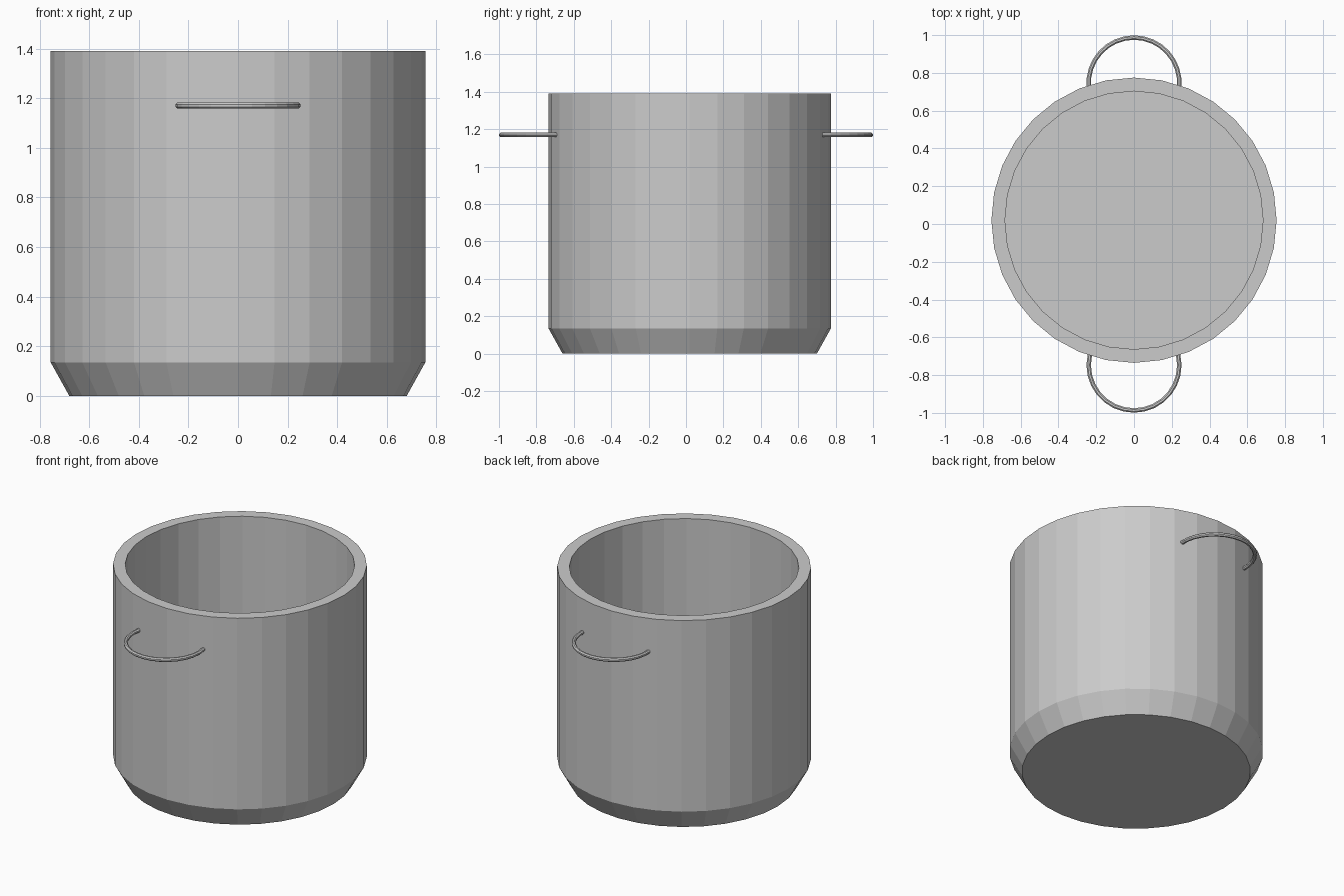
import bpy, bmesh
from math import sin, cos, pi, radians

if "Cube" in bpy.data.objects:
    bpy.data.objects.remove(bpy.data.objects["Cube"])

SIDES = 32
POT_Y = 0.02


def make_object(name, bm):
    bmesh.ops.recalc_face_normals(bm, faces=bm.faces)
    mesh = bpy.data.meshes.new(name)
    bm.to_mesh(mesh)
    bm.free()
    obj = bpy.data.objects.new(name, mesh)
    bpy.context.collection.objects.link(obj)
    return obj


def bridge(bm, a, b):
    n = len(a)
    for i in range(n):
        j = (i + 1) % n
        bm.faces.new((a[i], a[j], b[j], b[i]))


# Pot body: base, chamfer, outer wall, flat rim, inner wall, floor
def pot_body():
    profile = [(0.68, 0), (0.755, 0.135), (0.755, 1.39), (0.683, 1.39), (0.683, 0.07)]
    bm = bmesh.new()
    rings = [[bm.verts.new((r * cos(2 * pi * i / SIDES), r * sin(2 * pi * i / SIDES), z))
              for i in range(SIDES)] for r, z in profile]
    for a, b in zip(rings, rings[1:]):
        bridge(bm, a, b)
    bm.faces.new(rings[0])
    bm.faces.new(rings[-1])
    make_object("pot_body", bm).location.y = POT_Y


# Loop handle: thin tube swept round a half circle, ends meeting the wall
def handle(name, side, overrun, radius=0.24, tube=0.0128, steps=16, sections=8):
    bm = bmesh.new()
    rings = []
    for s in range(steps + 1):
        t = radians(-overrun + (180 + 2 * overrun) * s / steps)
        ring = []
        for k in range(sections):
            a = 2 * pi * (k + 0.5) / sections
            r = radius + tube * cos(a)
            ring.append(bm.verts.new((r * cos(t), side * (0.747 + r * sin(t)),
                                      1.17 + tube * sin(a))))
        rings.append(ring)
    for a, b in zip(rings, rings[1:]):
        bridge(bm, a, b)
    bm.faces.new(rings[0])
    bm.faces.new(rings[-1])
    make_object(name, bm)


pot_body()
handle("front_handle", -1, 13)
handle("back_handle", 1, 5.5)
